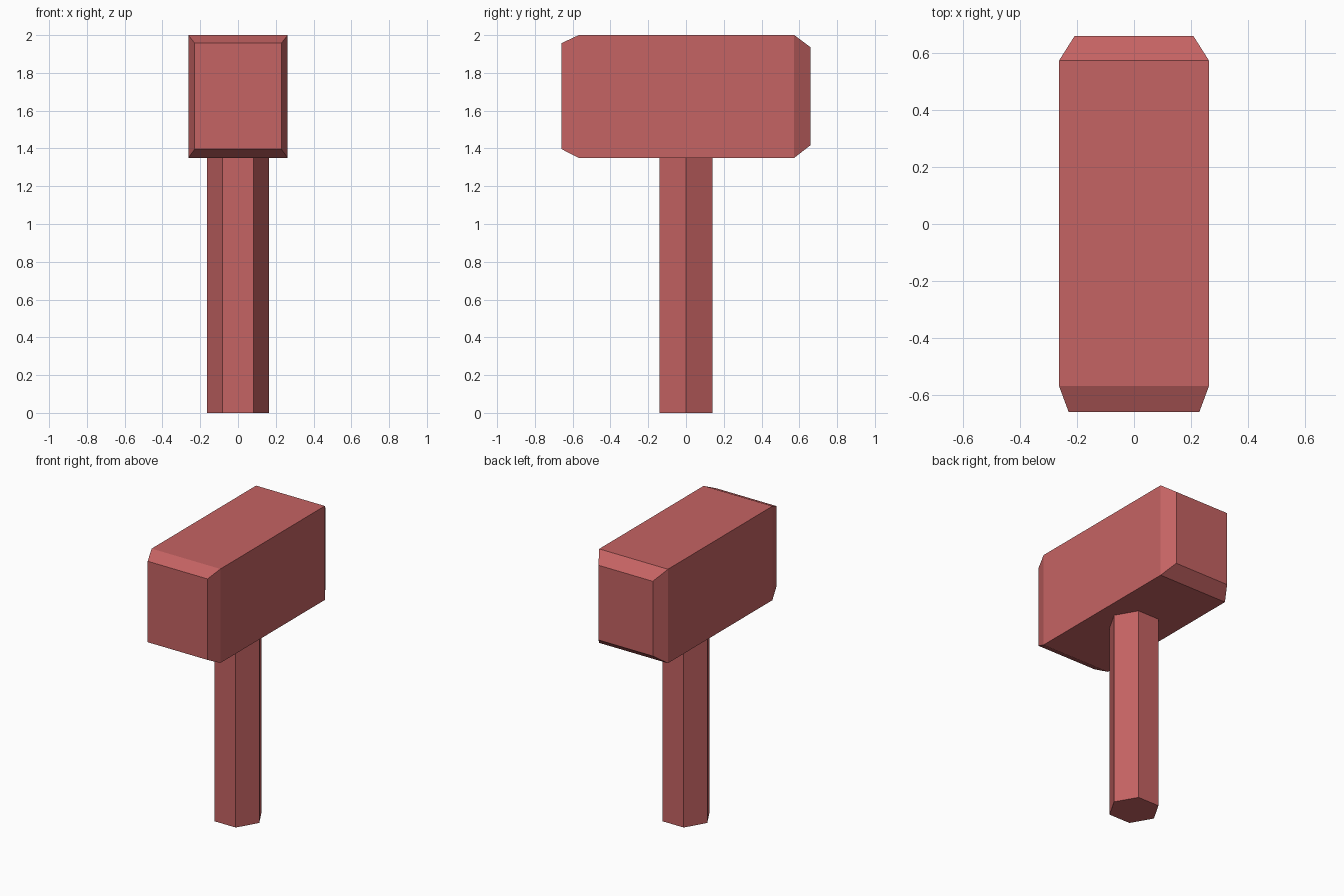
import bpy
import bmesh
from math import cos, sin, tau

cube = bpy.data.objects.get("Cube")
if cube:
    bpy.data.objects.remove(cube, do_unlink=True)

red = bpy.data.materials.new("dusty red")
red.use_nodes = True
color = (0.56, 0.125, 0.125, 1)
red.diffuse_color = color
red.node_tree.nodes["Principled BSDF"].inputs["Base Color"].default_value = color


def loft(name, rings):
    """Flat-shaded solid through matching rings of points, capped at both ends."""
    bm = bmesh.new()
    loops = [[bm.verts.new(p) for p in ring] for ring in rings]
    for a, b in zip(loops, loops[1:]):
        for i in range(len(a)):
            j = (i + 1) % len(a)
            bm.faces.new((a[i], a[j], b[j], b[i]))
    bm.faces.new(loops[0])
    bm.faces.new(loops[-1])
    bmesh.ops.recalc_face_normals(bm, faces=bm.faces)
    mesh = bpy.data.meshes.new(name)
    bm.to_mesh(mesh)
    bm.free()
    mesh.materials.append(red)
    obj = bpy.data.objects.new(name, mesh)
    bpy.context.collection.objects.link(obj)
    return obj


def rectangle(y, half_width, bottom, top):
    return [(-half_width, y, bottom), (half_width, y, bottom),
            (half_width, y, top), (-half_width, y, top)]


def hexagon(z, radius):
    return [(radius * cos(tau * i / 6), radius * sin(tau * i / 6), z) for i in range(6)]


# Block head with chamfered ends, the back one tapering a little more
loft("hammer_head", [
    rectangle(-0.66, 0.229, 1.397, 1.957),
    rectangle(-0.568, 0.263, 1.35, 2),
    rectangle(0.573, 0.263, 1.35, 2),
    rectangle(0.66, 0.208, 1.418, 1.935),
])

# Six-sided handle
loft("handle", [hexagon(0, 0.163), hexagon(1.352, 0.163)])
